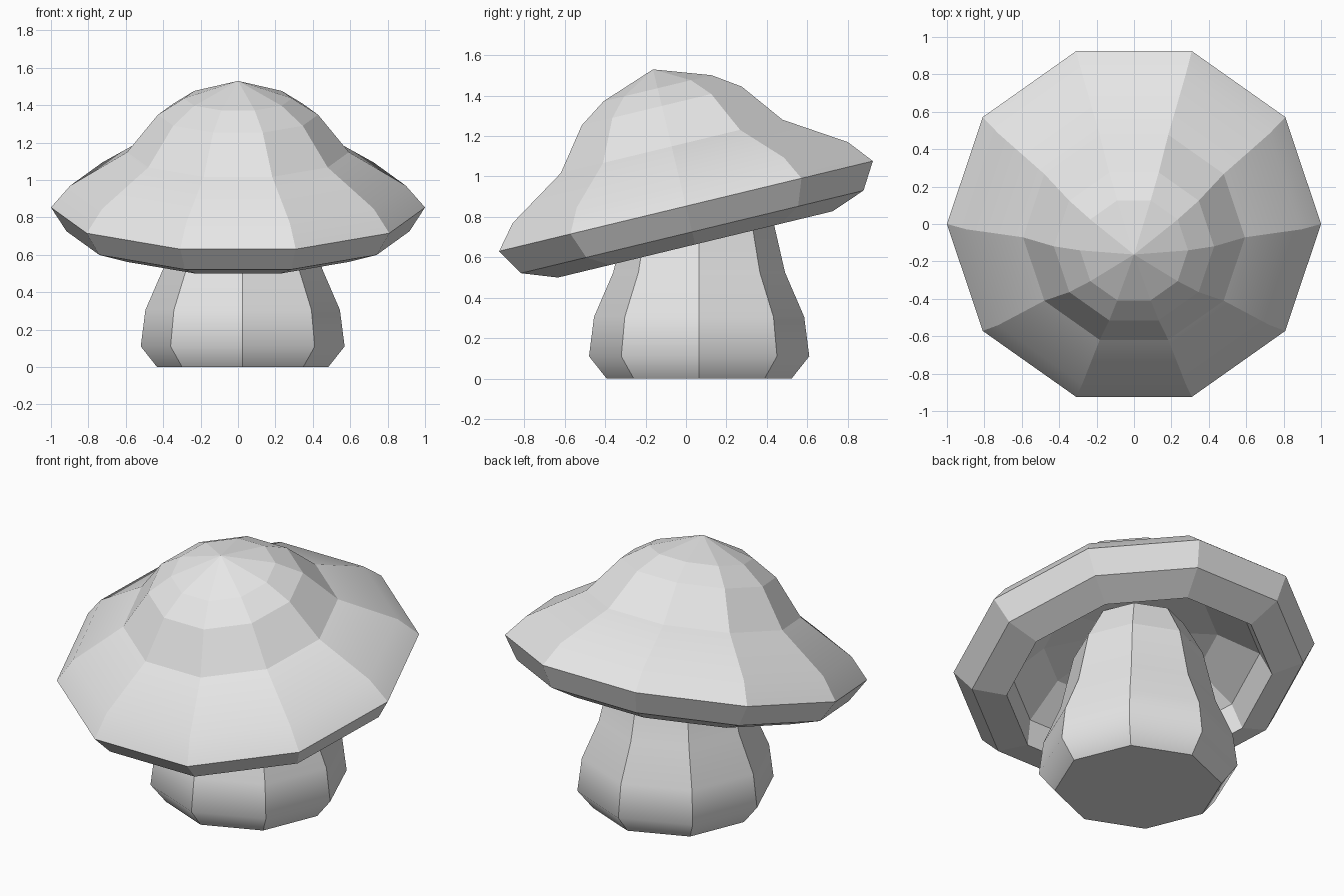
import bpy, bmesh
from math import cos, sin, pi, radians

cube = bpy.data.objects.get("Cube")
if cube:
    bpy.data.objects.remove(cube, do_unlink=True)

# One plain grey for the whole model
grey = bpy.data.materials.new("light_grey")
grey.use_nodes = True
color = (0.8, 0.8, 0.8, 1.0)
grey.diffuse_color = color
grey.node_tree.nodes["Principled BSDF"].inputs["Base Color"].default_value = color


def lathe(name, profile, sides, soft_rings):
    """Faceted solid of revolution; only edges along soft_rings shade smooth."""
    bm = bmesh.new()
    rings = []
    for r, z in profile:
        count = sides if r > 0 else 1
        rings.append([bm.verts.new((r * cos(2 * pi * i / sides),
                                    r * sin(2 * pi * i / sides), z))
                      for i in range(count)])
    for low, high in zip(rings, rings[1:]):
        for i in range(sides):
            k = (i + 1) % sides
            corners = [low[i % len(low)], low[k % len(low)],
                       high[k % len(high)], high[i % len(high)]]
            bm.faces.new(list(dict.fromkeys(corners)))
    # Close open ends with flat polygons
    for end in (rings[0], rings[-1]):
        if len(end) > 1:
            bm.faces.new(end)
    bmesh.ops.recalc_face_normals(bm, faces=bm.faces[:])
    soft = [set(rings[j]) for j in soft_rings]
    for edge in bm.edges:
        edge.smooth = any(set(edge.verts) <= ring for ring in soft)
    for face in bm.faces:
        face.smooth = True
    mesh = bpy.data.meshes.new(name)
    bm.to_mesh(mesh)
    bm.free()
    mesh.materials.append(grey)
    obj = bpy.data.objects.new(name, mesh)
    bpy.context.collection.objects.link(obj)
    return obj


# Eight-sided bulging stem, running up inside the cap
stem = lathe("stem",
             [(0.458, 0), (0.545, 0.11), (0.52, 0.305), (0.425, 0.525),
              (0.355, 0.83), (0.25, 1.02)],
             8, soft_rings=(1, 2, 3))
stem.location = (0.025, 0.065, 0)

# Ten-sided hollow cap: underside dome, lip, rim, flared top, apex
cap = lathe("cap",
            [(0, 0.2), (0.48, 0.12), (0.69, -0.04), (0.735, -0.195),
             (0.917, -0.131), (1, 0), (0.897, 0.12), (0.593, 0.304),
             (0.428, 0.51), (0.289, 0.6), (0, 0.696)],
            10, soft_rings=(6,))
cap.location = (0, 0, 0.853)
cap.rotation_euler.x = radians(13.56)
